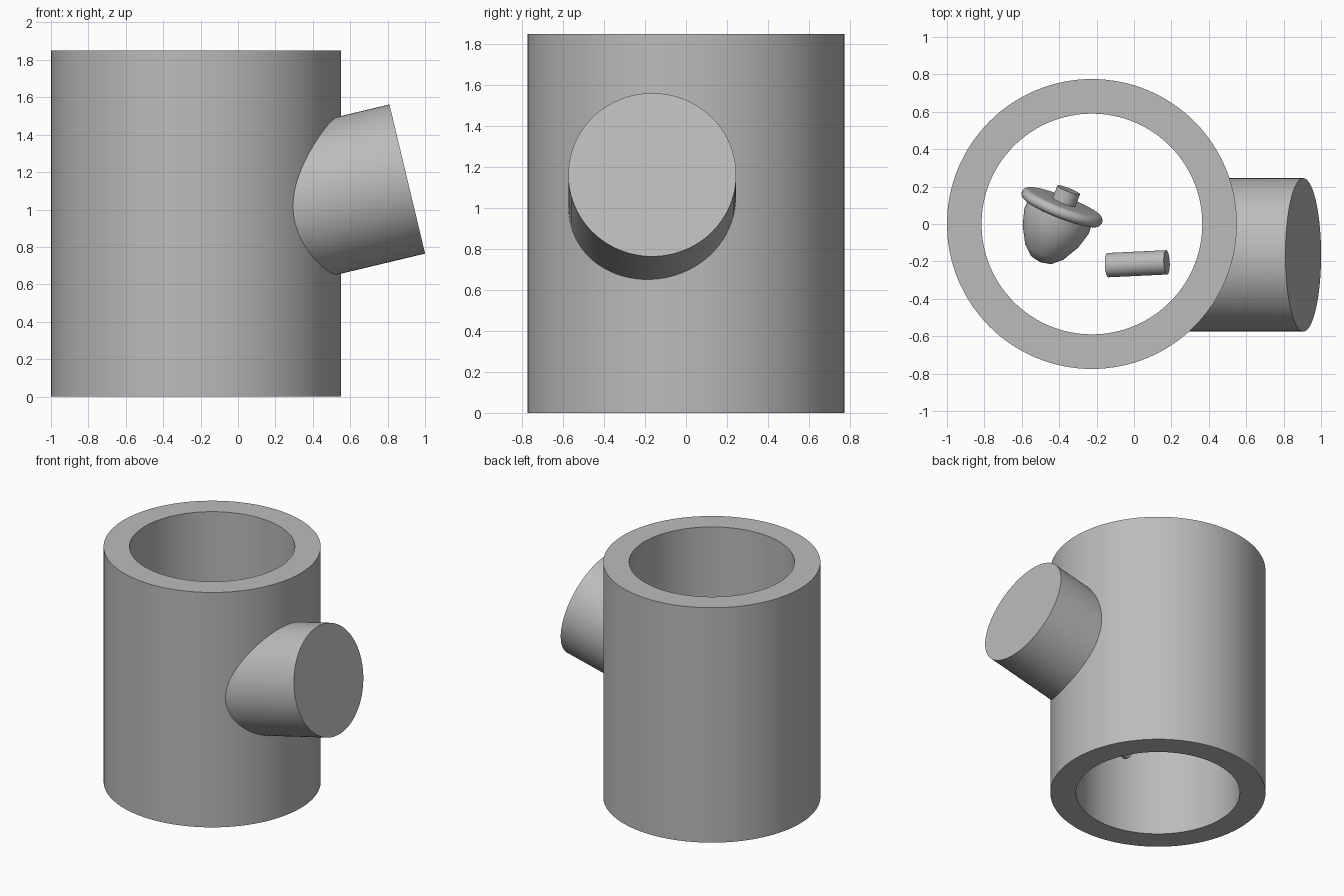
import bpy
import bmesh
import math
from mathutils import Vector

cube = bpy.data.objects.get("Cube")
if cube:
    bpy.data.objects.remove(cube, do_unlink=True)

grey = bpy.data.materials.new("plain grey")
grey.use_nodes = True
COLOR = (0.5, 0.5, 0.5, 1)
grey.diffuse_color = COLOR
grey.node_tree.nodes["Principled BSDF"].inputs["Base Color"].default_value = COLOR


def finish(obj):
    """Smooth curved faces, keep rims sharp, and colour the part."""
    bpy.ops.object.select_all(action="DESELECT")
    obj.select_set(True)
    bpy.context.view_layer.objects.active = obj
    bpy.ops.object.shade_smooth_by_angle(angle=math.radians(35))


def lathe(name, profile, start, axis, steps=96):
    """Spin (radius, height) points around an axis leaving start."""
    bm = bmesh.new()
    verts = [bm.verts.new((r, 0, h)) for r, h in profile]
    edges = [bm.edges.new(pair) for pair in zip(verts, verts[1:])]
    bmesh.ops.spin(bm, geom=verts + edges, cent=(0, 0, 0), axis=(0, 0, 1),
                   angle=math.tau, steps=steps, use_duplicate=False)
    bmesh.ops.remove_doubles(bm, verts=bm.verts, dist=0.0001)
    bmesh.ops.recalc_face_normals(bm, faces=bm.faces)
    mesh = bpy.data.meshes.new(name)
    bm.to_mesh(mesh)
    bm.free()
    mesh.materials.append(grey)
    obj = bpy.data.objects.new(name, mesh)
    bpy.context.collection.objects.link(obj)
    obj.location = start
    obj.rotation_euler = Vector(axis).to_track_quat("Z", "Y").to_euler()
    finish(obj)
    return obj


def rod(name, radius, start, end):
    axis = Vector(end) - Vector(start)
    h = axis.length
    return lathe(name, [(0, 0), (radius, 0), (radius, h), (0, h)], start, axis)


# Thick open tube
CENTER = (-0.225, 0, 0)
OUTER, INNER, HEIGHT = 0.775, 0.59, 1.85
lathe("main_tube",
      [(INNER, 0), (OUTER, 0), (OUTER, HEIGHT), (INNER, HEIGHT), (INNER, 0)],
      CENTER, (0, 0, 1), 128)

# Tilted side branch, trimmed inside the tube wall
branch = rod("side_branch", 0.41, (0.03, -0.165, 0.954), (0.905, -0.165, 1.163))
core = rod("branch_cutter", 0.69, (-0.225, 0, -0.2), (-0.225, 0, 2.2))
trim = branch.modifiers.new("trim", "BOOLEAN")
trim.operation = "DIFFERENCE"
trim.object = core
bpy.context.view_layer.update()
bpy.context.view_layer.objects.active = branch
bpy.ops.object.modifier_apply(modifier="trim")
finish(branch)
core.hide_render = True
core.hide_set(True)

# Small loose rod inside the tube
rod("small_rod", 0.065, (-0.14, -0.22, 0.41), (0.175, -0.205, 0.49))

# Rounded knob with a flange and a stub, inside the tube
axis = Vector((0.36, 0.92, 0.15)).normalized()
hub = Vector((-0.385, 0.09, 0.95))
lathe("knob_body",
      [(0, -0.32), (0.06, -0.305), (0.11, -0.26), (0.16, -0.17),
       (0.185, -0.08), (0.18, 0), (0, 0)], hub, axis, 48)
rim = [(0.2 + 0.03 * math.cos(a), 0.03 * math.sin(a))
       for a in (math.pi * (i / 12 - 0.5) for i in range(13))]
lathe("knob_flange", [(0, -0.03)] + rim + [(0, 0.03)], hub, axis, 48)
rod("knob_stub", 0.065, hub, hub + axis * 0.1)
